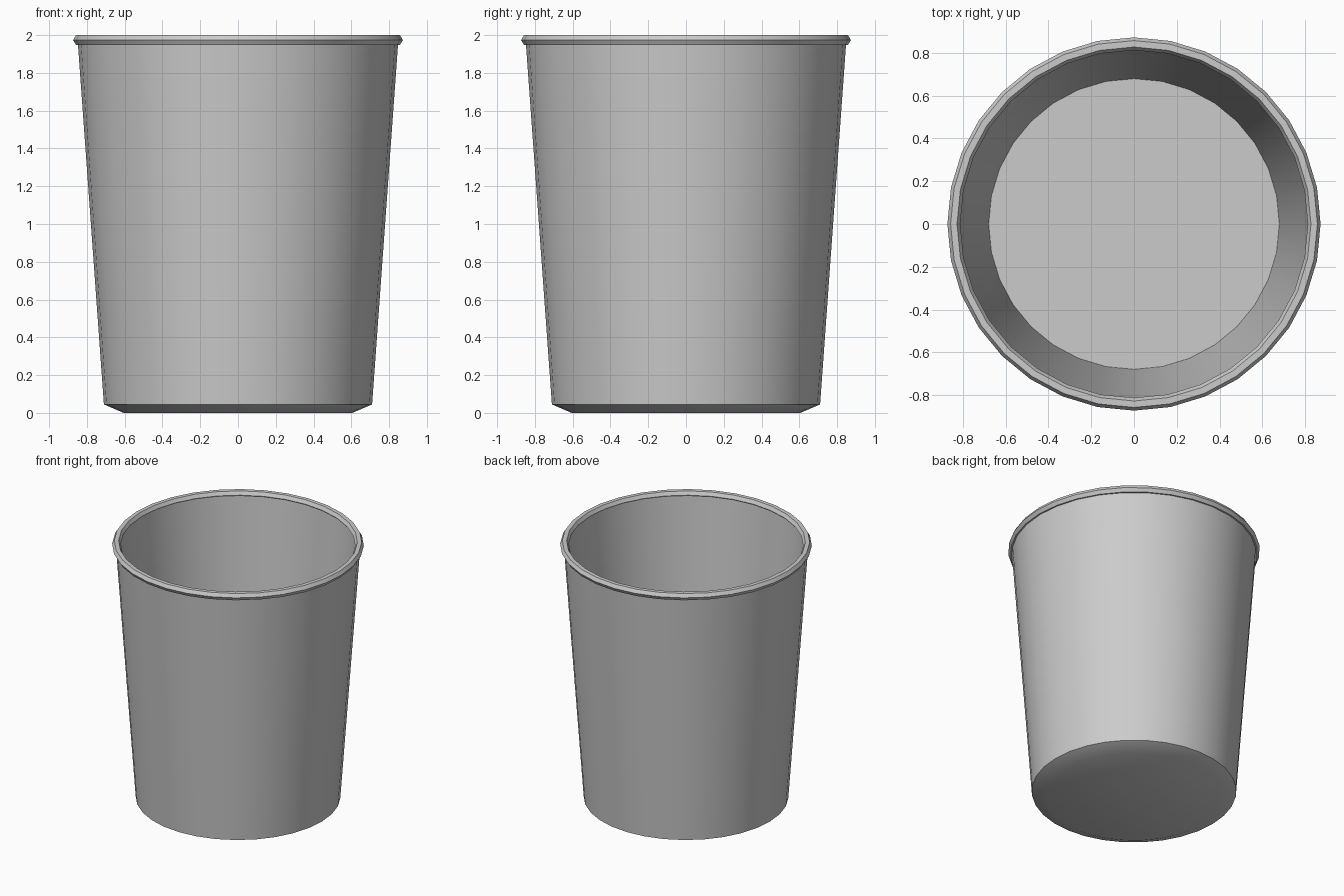
import bpy, bmesh
from math import cos, sin, pi, radians

if "Cube" in bpy.data.objects:
    bpy.data.objects.remove(bpy.data.objects["Cube"])

SIDES = 32


def revolve(name, profile, closed=False):
    """Spin an (r, z) profile around z; points with r = 0 become poles."""
    bm = bmesh.new()
    rings = []
    for r, z in profile:
        rings.append([bm.verts.new((r * cos(2 * pi * i / SIDES),
                                    r * sin(2 * pi * i / SIDES), z))
                      for i in range(SIDES)])
    pairs = list(zip(rings, rings[1:]))
    if closed:
        pairs.append((rings[-1], rings[0]))
    for a, b in pairs:
        for i in range(SIDES):
            j = (i + 1) % SIDES
            bm.faces.new((a[i], a[j], b[j], b[i]))
    if not closed:
        # flat discs: underside and inner floor
        bm.faces.new(rings[0])
        bm.faces.new(rings[-1])
    bmesh.ops.recalc_face_normals(bm, faces=bm.faces)
    mesh = bpy.data.meshes.new(name)
    bm.to_mesh(mesh)
    bm.free()
    obj = bpy.data.objects.new(name, mesh)
    bpy.context.collection.objects.link(obj)
    bpy.ops.object.select_all(action='DESELECT')
    obj.select_set(True)
    bpy.context.view_layer.objects.active = obj
    bpy.ops.object.shade_smooth_by_angle(angle=radians(35))
    return obj


# Tapered cup: underside, chamfer, outer wall, lip, inner wall, floor
revolve("cup_body", [(0.605, 0), (0.71, 0.045), (0.849, 1.974),
                     (0.819, 1.974), (0.68, 0.05)])

# Rolled rim: six-sided ring, fully smooth
rim = revolve("rolled_rim",
              [(0.843 + 0.03 * cos(k * pi / 3), 1.974 + 0.03 * sin(k * pi / 3))
               for k in range(6)], closed=True)
bpy.ops.object.shade_smooth()
